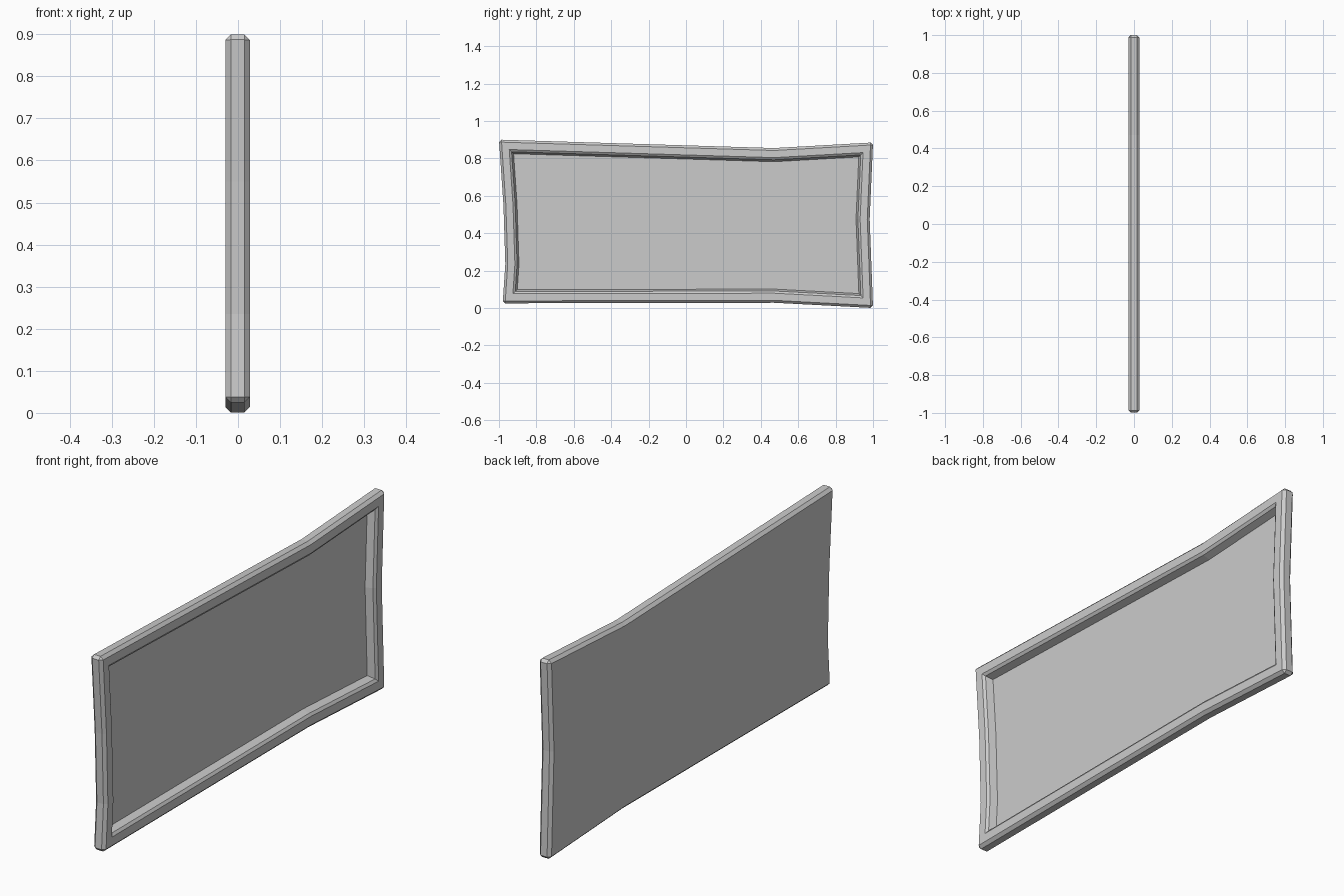
import bpy, bmesh
from mathutils import Vector

if "Cube" in bpy.data.objects:
    bpy.data.objects.remove(bpy.data.objects["Cube"])

# Crooked outline of the board in the (y, z) plane, counter-clockwise; corners flagged 1
OUTLINE = [(-0.98, 0.025, 1), (0.47, 0.028, 0), (1.0, 0.0, 1), (0.982, 0.475, 0),
           (1.0, 0.885, 1), (0.47, 0.855, 0), (-1.0, 0.90, 1), (-0.976, 0.55, 0),
           (-0.966, 0.235, 0)]


def inset(d):
    """Mitred inward offset of the outline."""
    pts = [Vector(p[:2]) for p in OUTLINE]
    out = []
    for i, p in enumerate(pts):
        a = (p - pts[i - 1]).normalized()
        b = (pts[(i + 1) % len(pts)] - p).normalized()
        na, nb = Vector((-a.y, a.x)), Vector((-b.y, b.x))
        m = (na + nb).normalized()
        out.append(p + m * (d / m.dot(na)))
    return out


# Board: back face, outer rim, frame face, recess wall and recessed panel
bm = bmesh.new()
PROFILE = [(-0.03, 0.0), (0.028, 0.0), (0.028, 0.06), (-0.012, 0.073)]
rings = [[bm.verts.new((x, p.x, p.y)) for p in inset(d)] for x, d in PROFILE]
n = len(OUTLINE)
for r0, r1 in zip(rings, rings[1:]):
    for i in range(n):
        j = (i + 1) % n
        bm.faces.new((r0[i], r0[j], r1[j], r1[i]))
bm.faces.new(rings[0])
bm.faces.new(rings[-1])
bmesh.ops.recalc_face_normals(bm, faces=bm.faces)

# Chamfer the outer edges and the four corners, then the recess lip
outer = [bm.edges.get((r[i], r[(i + 1) % n])) for r in rings[:2] for i in range(n)]
outer += [bm.edges.get((rings[0][i], rings[1][i])) for i in range(n) if OUTLINE[i][2]]
lip = [bm.edges.get((rings[2][i], rings[2][(i + 1) % n])) for i in range(n)]
bmesh.ops.bevel(bm, geom=outer, offset=0.013, segments=1, affect='EDGES')
bmesh.ops.bevel(bm, geom=[e for e in lip if e.is_valid], offset=0.009,
                segments=1, affect='EDGES')

mesh = bpy.data.meshes.new("sign_board")
bm.to_mesh(mesh)
bm.free()
board = bpy.data.objects.new("sign_board", mesh)
bpy.context.collection.objects.link(board)
